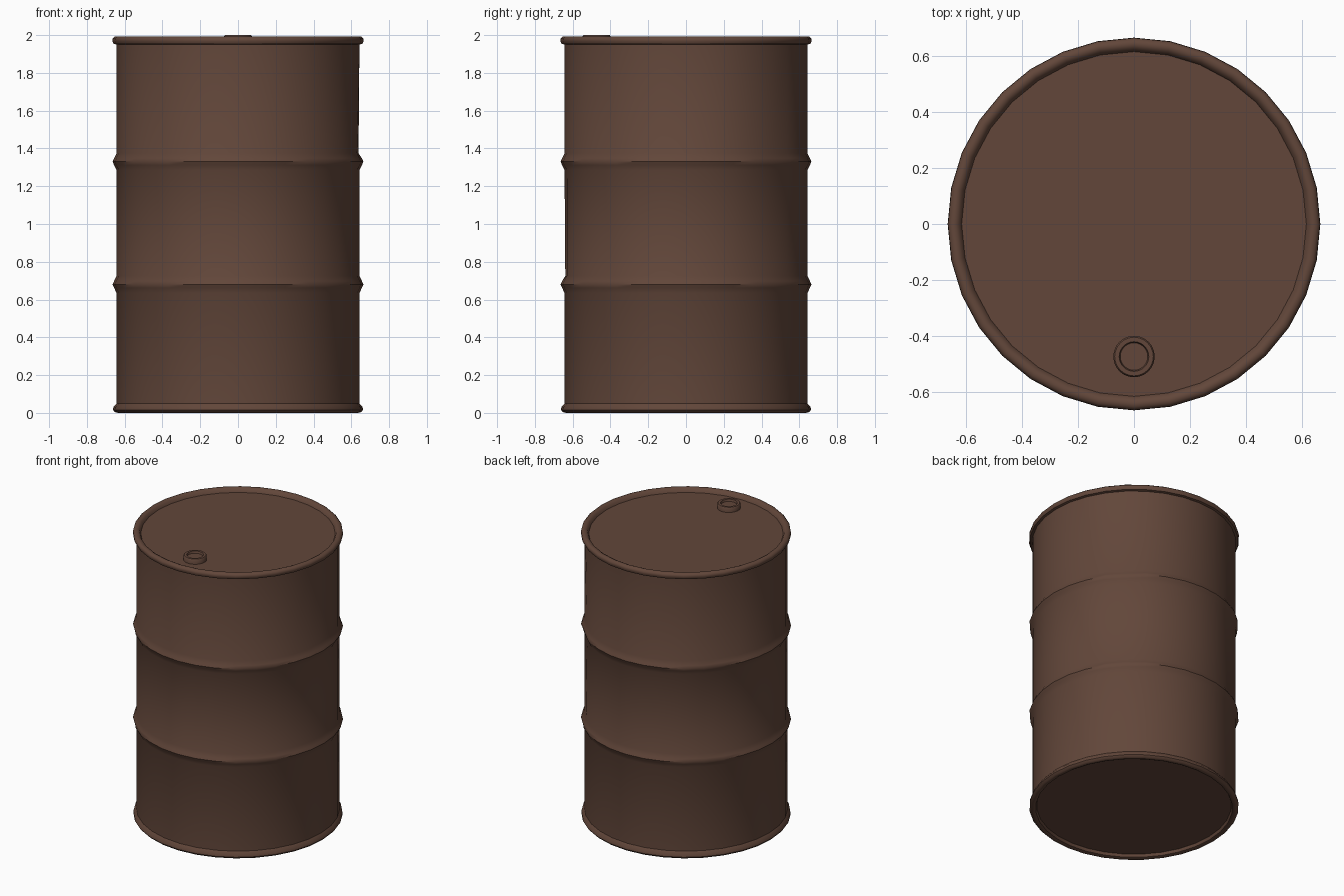
import bpy, bmesh, math

if "Cube" in bpy.data.objects:
    bpy.data.objects.remove(bpy.data.objects["Cube"])

paint = bpy.data.materials.new("rusty_brown")
paint.diffuse_color = (0.122, 0.062, 0.042, 1)
paint.use_nodes = True
paint.node_tree.nodes["Principled BSDF"].inputs["Base Color"].default_value = paint.diffuse_color

def lathe(name, profile, sides, centre=(0, 0), dents=()):
    """Spin an (r, z) profile; r = 0 ends become poles. Dents: (column, row, depth)."""
    bm = bmesh.new()
    rows = []
    for j, (r, z) in enumerate(profile):
        if r == 0:
            rows.append([bm.verts.new((centre[0], centre[1], z))] * sides)
            continue
        row = []
        for i in range(sides):
            a = 2 * math.pi * i / sides
            rr = r - sum(d for c, k, d in dents if c == i and k == j)
            row.append(bm.verts.new((centre[0] + rr * math.cos(a),
                                     centre[1] + rr * math.sin(a), z)))
        rows.append(row)
    for lo, hi in zip(rows, rows[1:]):
        for i in range(sides):
            n = (i + 1) % sides
            loop = list(dict.fromkeys([lo[i], lo[n], hi[n], hi[i]]))
            bm.faces.new(loop)
    bmesh.ops.recalc_face_normals(bm, faces=bm.faces[:])
    me = bpy.data.meshes.new(name)
    bm.to_mesh(me)
    bm.free()
    me.materials.append(paint)
    ob = bpy.data.objects.new(name, me)
    bpy.context.collection.objects.link(ob)
    bpy.ops.object.select_all(action='DESELECT')
    ob.select_set(True)
    bpy.context.view_layer.objects.active = ob
    bpy.ops.object.shade_smooth_by_angle(angle=math.radians(40))
    return ob

R, RIM = 0.643, 0.664

# bottom with recessed disc and rolled rim
profile = [(0, 0.025), (0.615, 0.025), (0.622, 0.006), (0.636, 0.0),
           (0.652, 0.004), (0.662, 0.016), (0.660, 0.030), (R, 0.050)]
# two rolling hoops
hoop_rows = []
for z in (0.68, 1.33):
    profile += [(R, z - 0.045), (0.656, z - 0.018), (RIM, z),
                (0.656, z + 0.018), (R, z + 0.045)]
    hoop_rows.append(len(profile) - 3)
# rolled top rim and recessed lid
profile += [(R, 1.950), (0.658, 1.954), (0.665, 1.968), (0.663, 1.982),
            (0.652, 1.992), (0.638, 1.993), (0.624, 1.986), (0.615, 1.966), (0, 1.966)]

# small knocks on the hoops at the diagonals, plus shallow wall dents
dents = [(c, k, 0.006) for k in hoop_rows for c in (4, 12, 20, 28)]
upper = hoop_rows[1]
dents += [(c, upper + o, 0.008) for c in (4, 13) for o in (-2, -1, 0, 1, 2)]
dents += [(24, hoop_rows[0] + 2, 0.004), (0, upper + 2, 0.005)]
lathe("barrel_body", profile, 32, dents=dents)

# filler cap on the lid
lathe("filler_cap", [(0, 1.960), (0.074, 1.960), (0.074, 1.994), (0.069, 2.0),
                     (0.053, 2.0), (0.049, 1.986), (0, 1.986)], 24, (0, -0.473))
